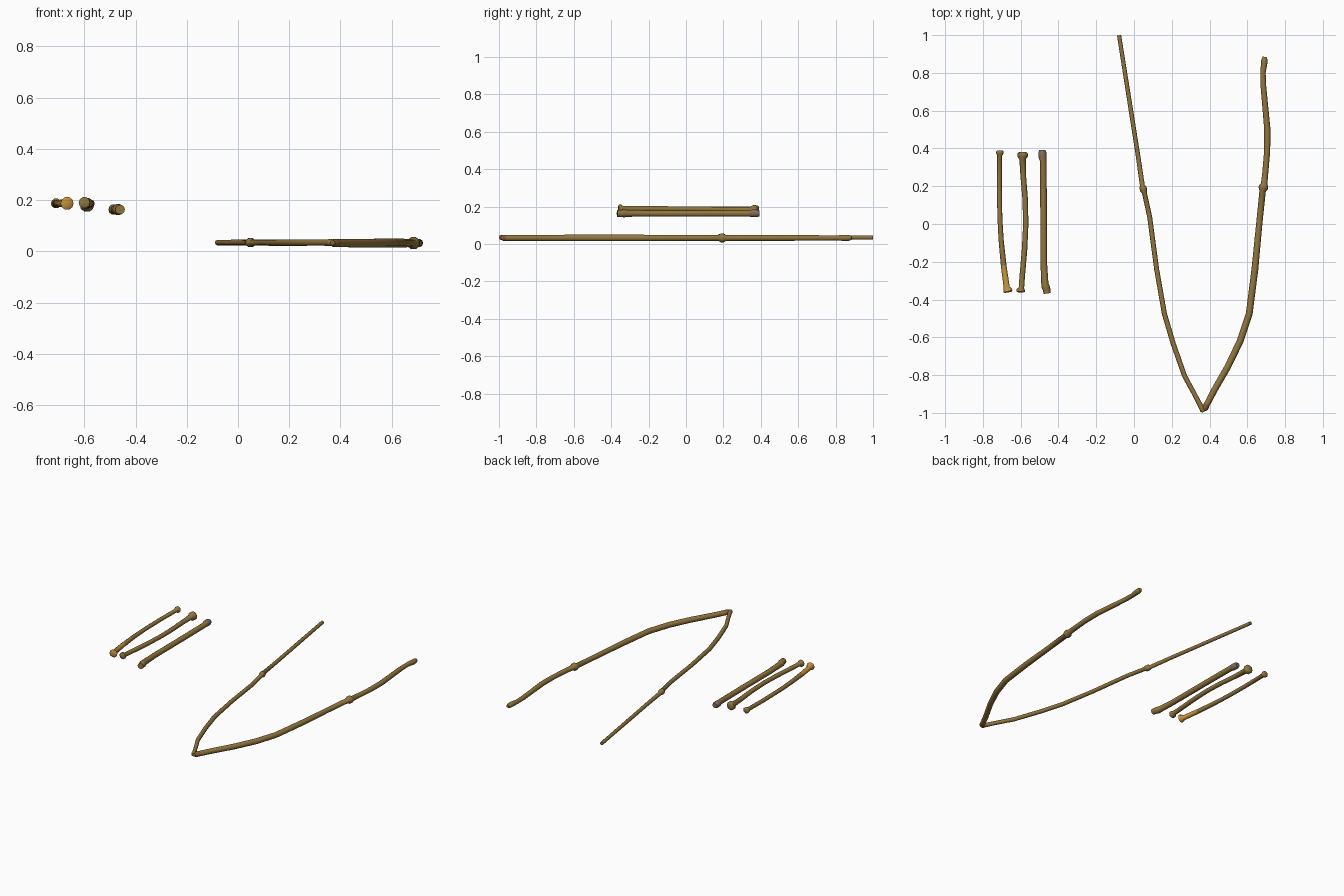
import bpy, bmesh, math
from mathutils import Vector

def srgb(r, g, b):
    return tuple(((c / 255 + 0.055) / 1.055) ** 2.4 for c in (r, g, b)) + (1.0,)

def mat(name, col):
    m = bpy.data.materials.new(name)
    m.diffuse_color = srgb(*col)
    return m

BARK = mat("olive bark", (146, 118, 62))
RED = mat("reddish bark", (138, 92, 55))
GOLD = mat("golden bark", (196, 146, 60))
GREY = mat("grey mauve bark", (132, 110, 92))

def branch(name, pts, sides=10, mats=(BARK,), rule=None):
    """Sweep a round section along points (x, y, z, radius), capped at both ends."""
    bm = bmesh.new()
    P = [Vector(p[:3]) for p in pts]
    rings = []
    for i, p in enumerate(P):
        t = (P[min(i + 1, len(P) - 1)] - P[max(i - 1, 0)]).normalized()
        side = t.cross(Vector((0, 0, 1))).normalized()
        up = side.cross(t)
        r = pts[i][3]
        rings.append([bm.verts.new(p + r * (math.cos(a) * side + math.sin(a) * up))
                      for a in (2 * math.pi * k / sides for k in range(sides))])
    for a, b in zip(rings, rings[1:]):
        for k in range(sides):
            j = (k + 1) % sides
            bm.faces.new((a[k], a[j], b[j], b[k]))
    bm.faces.new(rings[0][::-1])
    bm.faces.new(rings[-1])
    bmesh.ops.recalc_face_normals(bm, faces=bm.faces)
    if rule:
        for f in bm.faces:
            f.material_index = rule(f.calc_center_median())
    me = bpy.data.meshes.new(name)
    bm.to_mesh(me)
    bm.free()
    for m in mats:
        me.materials.append(m)
    ob = bpy.data.objects.new(name, me)
    bpy.context.collection.objects.link(ob)
    bpy.context.view_layer.objects.active = ob
    ob.select_set(True)
    bpy.ops.object.shade_smooth_by_angle(angle=math.radians(50))
    ob.select_set(False)
    return ob

def level(z, pts):
    return [(x, y, z, r) for x, y, r in pts]

# thick curved branch with a knot ring
branch("thick_branch", level(0.032, [
    (0.692, 0.885, 0.010), (0.690, 0.872, 0.016), (0.689, 0.85, 0.017), (0.683, 0.80, 0.014),
    (0.685, 0.73, 0.015), (0.695, 0.62, 0.0155), (0.706, 0.50, 0.0165), (0.705, 0.385, 0.016),
    (0.695, 0.27, 0.016), (0.689, 0.212, 0.017), (0.686, 0.200, 0.025), (0.684, 0.188, 0.025),
    (0.681, 0.176, 0.017), (0.663, 0.0, 0.0165), (0.640, -0.24, 0.018), (0.610, -0.475, 0.018),
    (0.562, -0.62, 0.018), (0.497, -0.755, 0.0175), (0.425, -0.88, 0.017),
    (0.386, -0.955, 0.0165), (0.376, -0.975, 0.017), (0.370, -0.985, 0.012)]),
    mats=(BARK, RED), rule=lambda c: int(c.y < -0.96))

# thin branch, straight above its knot and curved below
branch("thin_branch", level(0.034, [
    (-0.079, 0.999, 0.011), (-0.035, 0.72, 0.0115), (0.02, 0.37, 0.012), (0.044, 0.205, 0.013),
    (0.047, 0.194, 0.019), (0.051, 0.178, 0.019), (0.055, 0.166, 0.013), (0.083, 0.037, 0.013),
    (0.120, -0.24, 0.013), (0.161, -0.475, 0.0135), (0.208, -0.635, 0.0135),
    (0.268, -0.805, 0.013), (0.325, -0.91, 0.0125), (0.355, -0.968, 0.0135),
    (0.364, -0.985, 0.015), (0.369, -0.995, 0.010)]))

# three loose sticks with swollen ends
branch("left_stick", level(0.187, [
    (-0.710, 0.389, 0.014), (-0.710, 0.384, 0.020), (-0.710, 0.374, 0.020),
    (-0.711, 0.362, 0.013), (-0.713, 0.20, 0.013), (-0.710, 0.03, 0.013),
    (-0.703, -0.09, 0.0135), (-0.690, -0.22, 0.015), (-0.674, -0.335, 0.016),
    (-0.670, -0.345, 0.021), (-0.667, -0.356, 0.026), (-0.666, -0.362, 0.016)]),
    mats=(BARK, GOLD), rule=lambda c: int(c.y < -0.2))

branch("middle_stick", [
    (-0.589, 0.382, 0.181, 0.018), (-0.589, 0.374, 0.181, 0.028), (-0.590, 0.358, 0.181, 0.028),
    (-0.590, 0.342, 0.182, 0.017), (-0.586, 0.25, 0.183, 0.015), (-0.576, 0.13, 0.185, 0.0145),
    (-0.573, 0.0, 0.187, 0.014), (-0.579, -0.13, 0.188, 0.0145), (-0.592, -0.28, 0.189, 0.0145),
    (-0.596, -0.338, 0.19, 0.0145), (-0.599, -0.348, 0.19, 0.022), (-0.600, -0.358, 0.19, 0.022),
    (-0.600, -0.362, 0.19, 0.014)])

branch("right_stick", level(0.163, [
    (-0.486, 0.392, 0.016), (-0.485, 0.378, 0.021), (-0.484, 0.352, 0.021),
    (-0.481, 0.336, 0.0175), (-0.479, 0.15, 0.0175), (-0.478, -0.20, 0.0175),
    (-0.472, -0.315, 0.019), (-0.469, -0.330, 0.022), (-0.463, -0.345, 0.020),
    (-0.460, -0.368, 0.019)]),
    mats=(BARK, GREY), rule=lambda c: int(c.y > 0.345))
